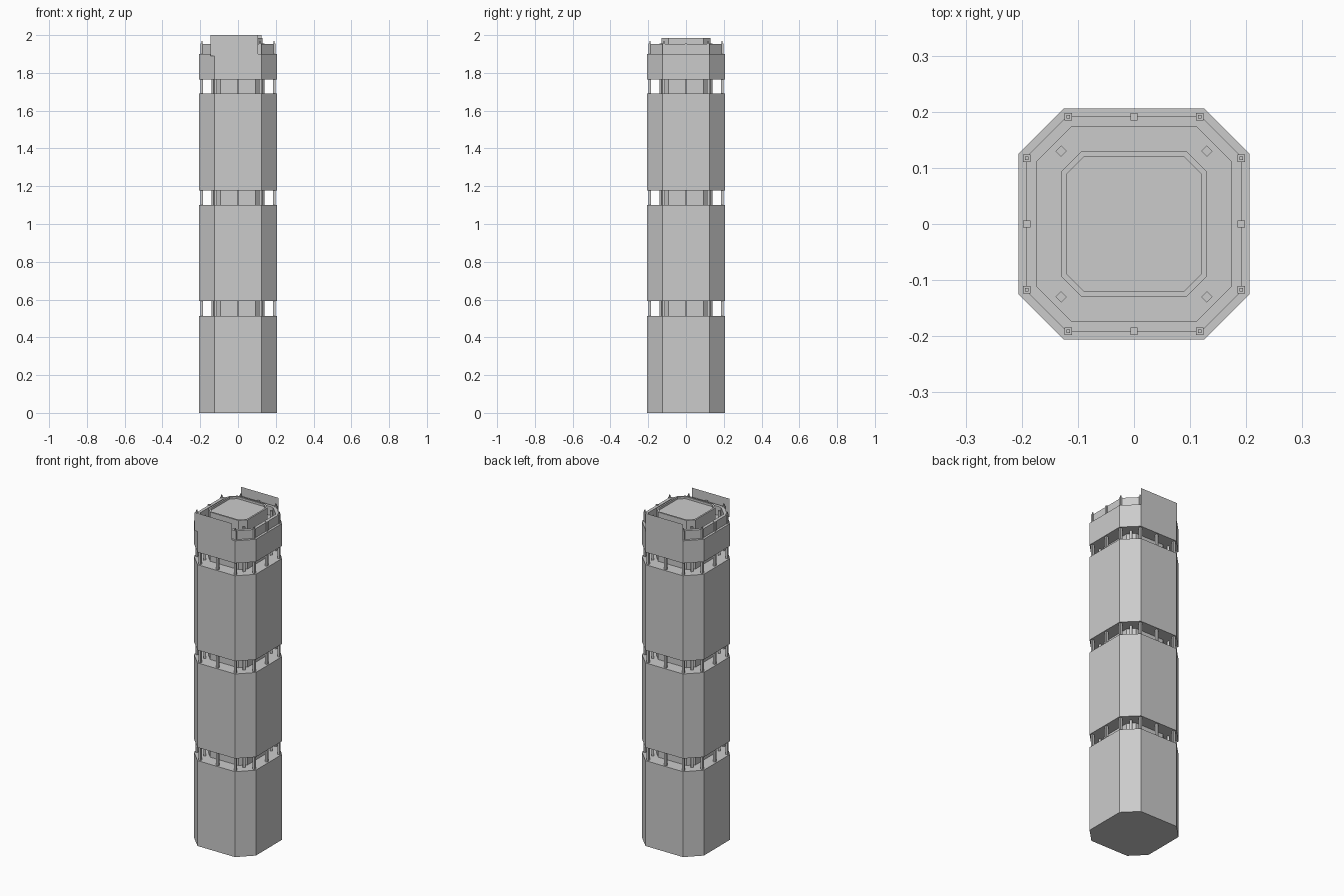
import bpy, bmesh
from math import pi
from mathutils import Matrix, Vector

if "Cube" in bpy.data.objects:
    bpy.data.objects.remove(bpy.data.objects["Cube"])

R, C = 0.206, 0.125          # half width, and where the chamfer starts


def octagon(r):
    """Chamfered square whose edges stay parallel to the outer wall."""
    c = C - 0.414 * (R - r)
    return [(c, -r), (r, -c), (r, c), (c, r), (-c, r), (-r, c), (-r, -c), (-c, -r)]


def finish(name, bm):
    bmesh.ops.recalc_face_normals(bm, faces=bm.faces)
    me = bpy.data.meshes.new(name)
    bm.to_mesh(me)
    bm.free()
    ob = bpy.data.objects.new(name, me)
    bpy.context.collection.objects.link(ob)
    return ob


def loft(name, profile):
    """Closed solid following (half width, z) steps around the octagon."""
    bm = bmesh.new()
    rings = [[bm.verts.new((x, y, z)) for x, y in octagon(r)] for r, z in profile]
    for a, b in zip(rings, rings[1:]):
        for i in range(8):
            j = (i + 1) % 8
            bm.faces.new((a[i], a[j], b[j], b[i]))
    bm.faces.new(rings[0][::-1])
    bm.faces.new(rings[-1])
    return finish(name, bm)


def add_post(bm, x, y, z0, z1, size, turn=0.0):
    m = (Matrix.Translation((x, y, (z0 + z1) / 2)) @ Matrix.Rotation(turn, 4, 'Z')
         @ Matrix.Diagonal((size, size, z1 - z0, 1)))
    bmesh.ops.create_cube(bm, size=1, matrix=m)


P, Q, D = 0.191, 0.117, 0.13
CORNERS = [p for s in (-1, 1) for t in (-1, 1) for p in ((s * P, t * Q), (s * Q, t * P))]
MIDDLES = [(P, 0), (-P, 0), (0, P), (0, -P)]
DIAGONALS = [(s * D, t * D) for s in (-1, 1) for t in (-1, 1)]


def posts(name, z0, z1, tip=0.0):
    bm = bmesh.new()
    for x, y in CORNERS + MIDDLES:
        add_post(bm, x, y, z0, z1, 0.013)
    for x, y in DIAGONALS:
        add_post(bm, x, y, z0, z1, 0.014, pi / 4)
    if tip:
        for x, y in CORNERS:
            add_post(bm, x, y, z1, z1 + tip, 0.006)
    return finish(name, bm)


# Three tall wall sections, each followed by an open gallery
for i, (z0, z1, z2) in enumerate([(0, 0.513, 0.592), (0.592, 1.10, 1.177), (1.177, 1.69, 1.765)]):
    loft(f"wall_section_{i + 1}", [(R, z0), (R, z1)])
    loft(f"gallery_core_{i + 1}", [(0.13, z1), (0.13, z2)])
    posts(f"gallery_posts_{i + 1}", z1, z2)

# Top band with parapet and roof deck
loft("top_band", [(R, 1.765), (R, 1.90), (0.192, 1.90), (0.192, 1.953),
                  (0.173, 1.953), (0.173, 1.90)])
posts("roof_posts", 1.90, 1.956, 0.012)

# Roof house with a shallow rim
loft("roof_house", [(0.13, 1.90), (0.13, 1.985), (0.12, 1.985), (0.12, 1.972)])


# Thin upright panels on the front and back edges
def panel(name, x0, x1, y, z0, z1):
    bm = bmesh.new()
    bm.faces.new([bm.verts.new(Vector(v)) for v in
                  ((x0, y, z0), (x1, y, z0), (x1, y, z1), (x0, y, z1))])
    return finish(name, bm)


panel("front_panel", -0.145, 0.105, -0.2075, 1.89, 2.0)
panel("back_panel", -0.125, 0.125, 0.2075, 1.89, 2.0)
